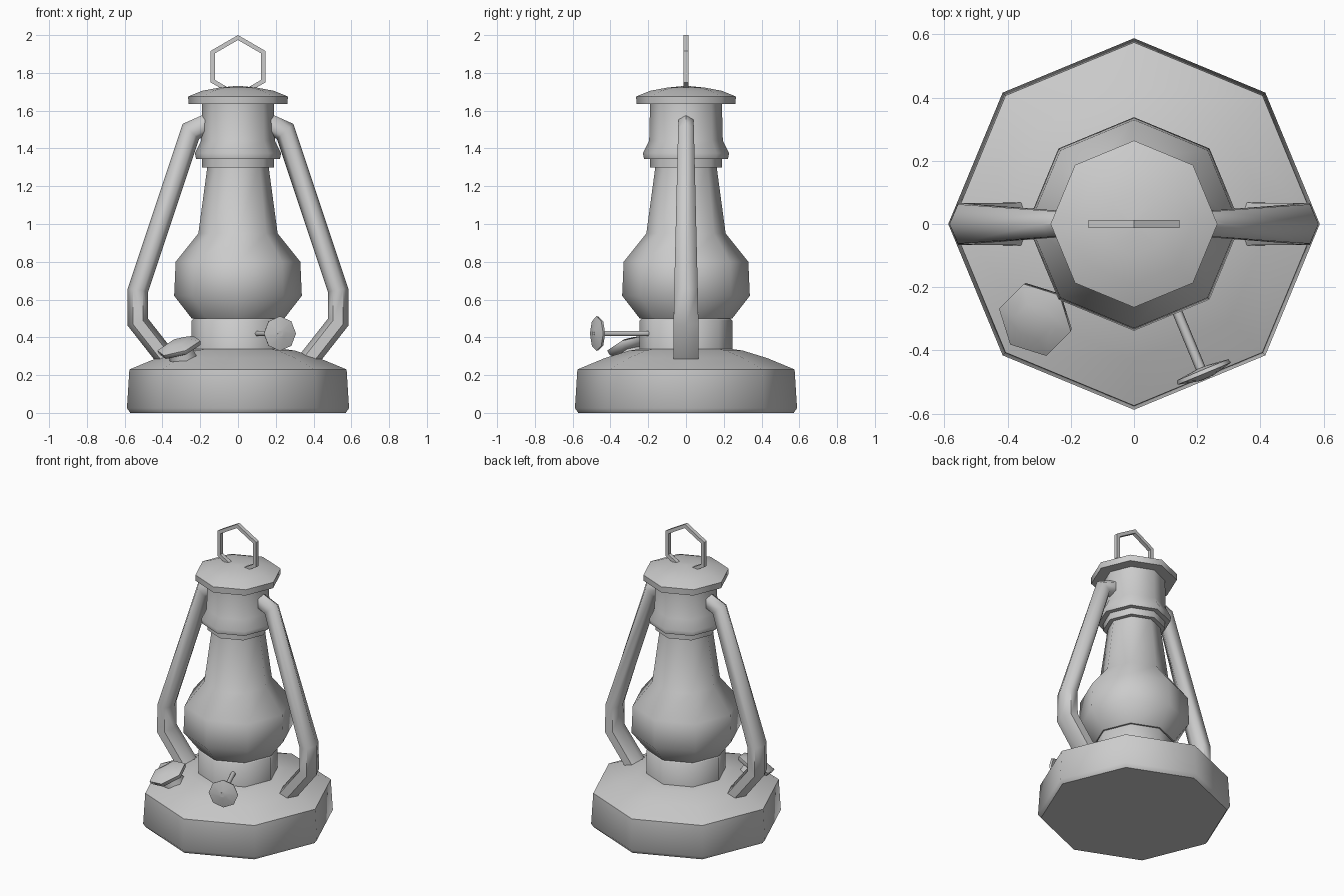
import bpy, bmesh
from math import pi, cos, sin, radians
from mathutils import Vector, Matrix

if "Cube" in bpy.data.objects:
    bpy.data.objects.remove(bpy.data.objects["Cube"])


def make(name, verts, faces, matrix=None, angle=50):
    me = bpy.data.meshes.new(name)
    bm = bmesh.new()
    vs = [bm.verts.new(v) for v in verts]
    for f in faces:
        bm.faces.new([vs[i] for i in f])
    bmesh.ops.recalc_face_normals(bm, faces=bm.faces)
    bm.to_mesh(me)
    bm.free()
    me.shade_smooth()
    me.set_sharp_from_angle(angle=radians(angle))
    ob = bpy.data.objects.new(name, me)
    if matrix:
        ob.matrix_world = matrix
    bpy.context.collection.objects.link(ob)
    return ob


def bridge(rings, n, closed=False):
    """Faces joining consecutive rings of n vertices; ends capped unless closed."""
    pairs = rings if closed else rings - 1
    faces = [(r * n + i, r * n + (i + 1) % n,
              (r + 1) % rings * n + (i + 1) % n, (r + 1) % rings * n + i)
             for r in range(pairs) for i in range(n)]
    if not closed:
        faces += [tuple(range(n)), tuple(range((rings - 1) * n, rings * n))]
    return faces


def lathe(name, profile, n=8, matrix=None, phase=0.0, angle=50):
    verts = [(r * cos(2 * pi * i / n + phase), r * sin(2 * pi * i / n + phase), z)
             for r, z in profile for i in range(n)]
    return make(name, verts, bridge(len(profile), n), matrix, angle)


def along(loc, direction):
    """Placement with local z along direction and local y kept upright."""
    z = Vector(direction).normalized()
    x = Vector((0, 0, 1)).cross(z).normalized()
    m = Matrix((x, z.cross(x), z)).transposed().to_4x4()
    return Matrix.Translation(loc) @ m


# Main body, all octagonal with a corner on each axis
lathe("fuel_tank", [(0.57, 0), (0.588, 0.025), (0.575, 0.23), (0.43, 0.29),
                    (0.30, 0.33), (0.23, 0.34)])
lathe("burner_collar", [(0.245, 0.30), (0.245, 0.49), (0.235, 0.50)])
lathe("glass_globe", [(0.245, 0.50), (0.338, 0.62), (0.33, 0.80), (0.21, 0.95),
                      (0.16, 1.32)])
lathe("chimney", [(0.19, 1.30), (0.19, 1.345), (0.222, 1.345), (0.228, 1.375),
                  (0.195, 1.44), (0.19, 1.64)])
lathe("chimney_hood", [(0.262, 1.635), (0.264, 1.675), (0.19, 1.705),
                       (0.10, 1.722), (0.02, 1.73)])

# Side tubes, tapering upwards, mirrored across x
path = [(0.365, 0.27), (0.53, 0.48), (0.53, 0.65), (0.25, 1.49), (0.16, 1.53)]
depth = [0.078, 0.076, 0.072, 0.048, 0.046]
pts = [Vector(p) for p in path]
verts = []
for k, p in enumerate(pts):
    a = (p - pts[k - 1]).normalized() if k else (pts[1] - p).normalized()
    b = (pts[k + 1] - p).normalized() if k < len(pts) - 1 else a
    t = (a + b).normalized()
    half = 0.054 / t.dot(a)
    for i in range(6):
        c = cos(i * pi / 3) * half
        verts.append((p.x + t.y * c, sin(i * pi / 3) * depth[k], p.y - t.x * c))
tubes = make("side_tubes", verts, bridge(len(pts), 6), angle=65)
mirror = tubes.modifiers.new("Mirror", 'MIRROR')
mirror.use_clip = False

# Hexagonal carrying ring on top
ring = []
for i in range(6):
    a = i * pi / 3 + pi / 2
    for j in range(4):
        b = j * pi / 2 + pi / 4
        r = 0.154 + 0.0185 * cos(b)
        ring.append((r * cos(a), 0.0185 * sin(b), 1.833 + r * sin(a)))
make("carrying_ring", ring, bridge(6, 4, closed=True))

# Filler cap tilted with the tank's shoulder
tilt = along((-0.31, -0.30, 0.345), (-0.3, -0.3, 0.9))
lathe("filler_cap", [(0.078, -0.08), (0.07, -0.025), (0.118, -0.01), (0.122, 0.012),
                     (0.06, 0.035)], 6, tilt, -pi / 2, 65)

# Wick knob and its shaft
out = Vector((cos(radians(-67.5)), sin(radians(-67.5)), 0))
lathe("wick_shaft", [(0.016, 0.18), (0.016, 0.51)], 6,
      along((0.03, -0.02, 0.42), out), 0, 65)
lathe("wick_knob", [(0.02, -0.015), (0.088, -0.007), (0.092, 0.006), (0.025, 0.022)], 8,
      along((0.22, -0.468, 0.42), out))
